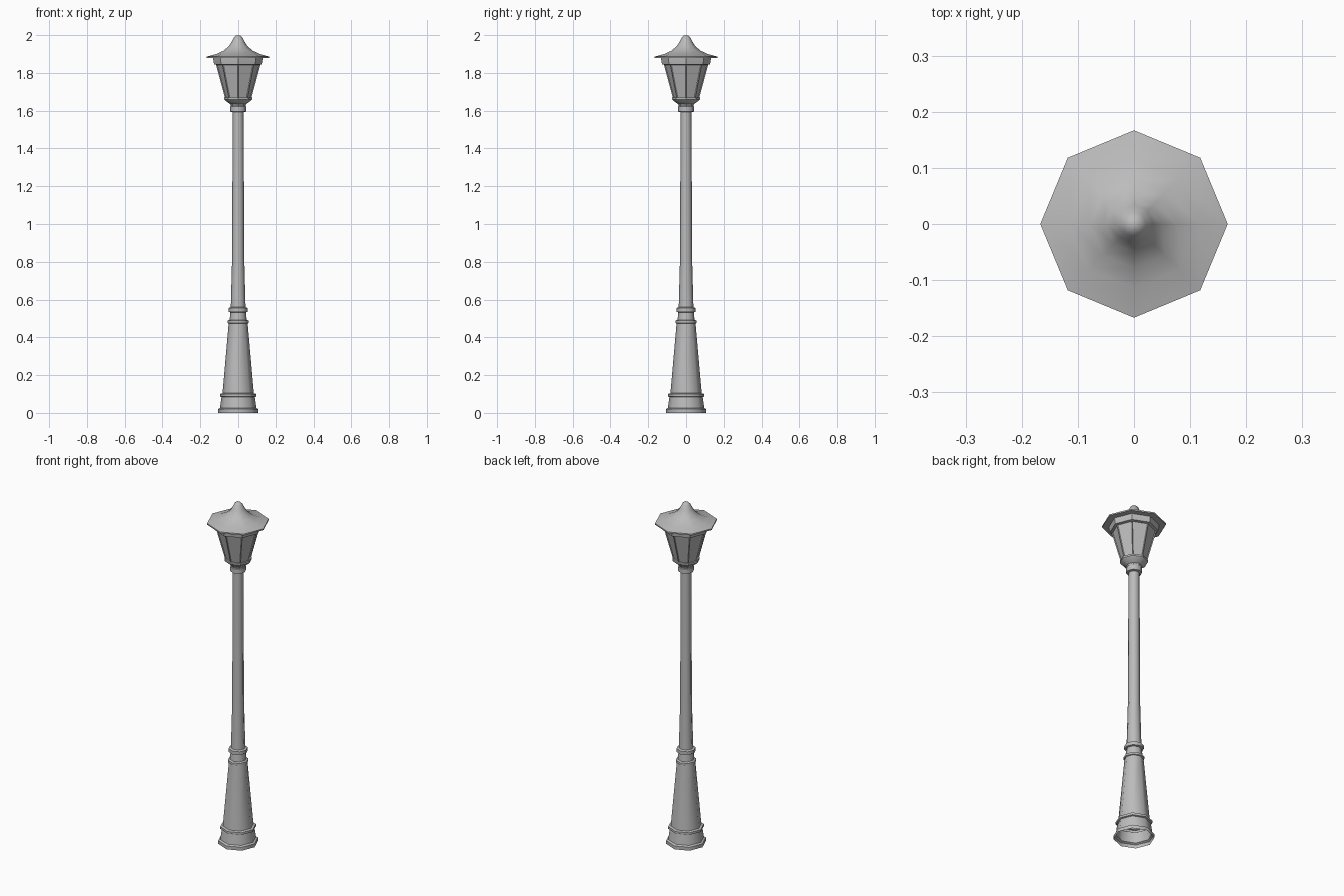
import bpy, bmesh, math

SIDES = 8

cube = bpy.data.objects.get("Cube")
if cube:
    bpy.data.objects.remove(cube, do_unlink=True)

metal = bpy.data.materials.new("grey_metal")
metal.use_nodes = True
GREY = (0.5, 0.5, 0.5, 1)
metal.diffuse_color = GREY
metal.node_tree.nodes["Principled BSDF"].inputs["Base Color"].default_value = GREY


def lathe(name, profile, smooth=50, inset=None):
    """Turn a (radius, height) profile into an eight-sided part."""
    bm = bmesh.new()
    rings = []
    for r, z in profile:
        if r == 0:
            rings.append([bm.verts.new((0, 0, z))] * SIDES)
            continue
        rings.append([bm.verts.new((r * math.cos(math.tau * i / SIDES),
                                    r * math.sin(math.tau * i / SIDES), z))
                      for i in range(SIDES)])
    for low, high in zip(rings, rings[1:]):
        for i in range(SIDES):
            j = (i + 1) % SIDES
            corners = [low[i], low[j], high[j], high[i]]
            bm.faces.new(list(dict.fromkeys(corners)))
    if inset:
        bmesh.ops.inset_individual(bm, faces=bm.faces[:], thickness=inset, depth=0)
        # the inner panes sink behind the frame bars
        panes = [f for f in bm.faces if all(len(v.link_edges) == 3 and not v.is_boundary for v in f.verts)]
        for f in panes:
            bm.normal_update()
            bmesh.ops.translate(bm, verts=f.verts[:], vec=f.normal * -0.006)
    mesh = bpy.data.meshes.new(name)
    bm.to_mesh(mesh)
    bm.free()
    mesh.materials.append(metal)
    obj = bpy.data.objects.new(name, mesh)
    bpy.context.collection.objects.link(obj)
    if smooth:
        bpy.ops.object.select_all(action='DESELECT')
        obj.select_set(True)
        bpy.context.view_layer.objects.active = obj
        bpy.ops.object.shade_smooth_by_angle(angle=math.radians(smooth))
    return obj


# Hollow foot and tapered pedestal
lathe("plinth", [(0.107, 0), (0.107, 0.02), (0.096, 0.026), (0.088, 0.085)])
lathe("pedestal_lower_ring", [(0.086, 0.083), (0.096, 0.087), (0.096, 0.1), (0.083, 0.104)])
lathe("pedestal", [(0.083, 0.1), (0.05, 0.475)])
lathe("pedestal_upper_ring", [(0.047, 0.472), (0.055, 0.476), (0.055, 0.488), (0.044, 0.493)])

# Neck, collar and pole
lathe("pedestal_neck", [(0.045, 0.49), (0.041, 0.535)])
lathe("pole_collar", [(0.04, 0.532), (0.051, 0.535), (0.051, 0.555), (0.037, 0.56)])
lathe("pole", [(0.039, 0.555), (0.032, 0.82), (0.029, 1.6)])

# Lantern holder
lathe("lantern_collar", [(0.028, 1.592), (0.042, 1.595), (0.042, 1.622), (0.036, 1.625)])
lathe("lantern_cup", [(0.036, 1.62), (0.042, 1.635), (0.07, 1.655), (0.074, 1.66),
                      (0.074, 1.67), (0.06, 1.67)], smooth=30)

# Framed panes, sloping outwards
lathe("lantern_panes", [(0.069, 1.665), (0.119, 1.85)], smooth=0, inset=0.008)
lathe("lantern_rim", [(0.112, 1.842), (0.127, 1.845), (0.132, 1.875), (0.132, 1.882)], smooth=30)

# Flared roof with a pointed tip and a closed underside
lathe("roof", [(0.0, 1.878), (0.167, 1.878), (0.167, 1.886), (0.115, 1.9), (0.078, 1.917),
               (0.05, 1.94), (0.034, 1.965), (0.022, 1.988), (0.012, 1.997), (0, 2.0)])
